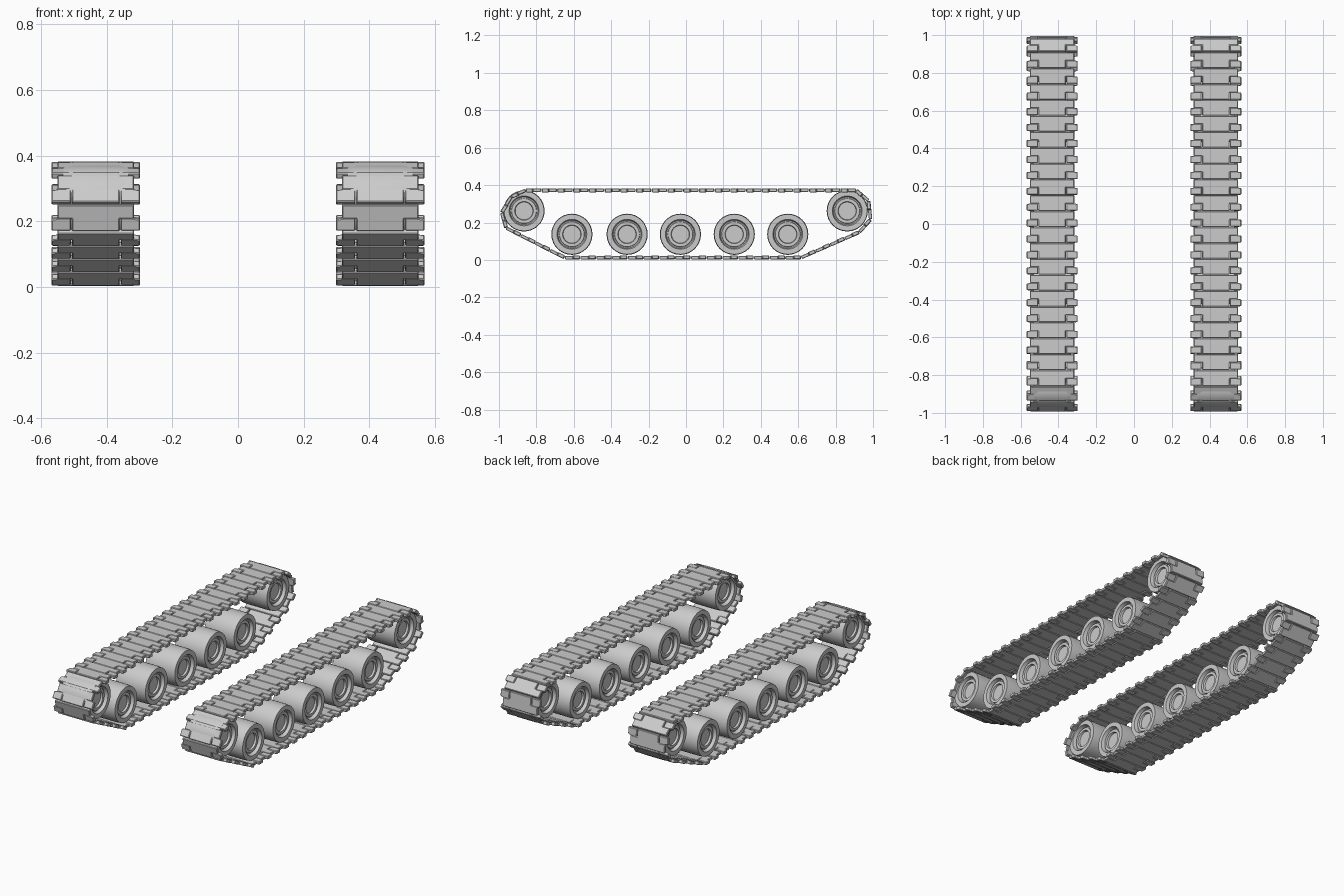
import bpy, bmesh
from math import cos, sin, pi, hypot, atan2
from mathutils import Matrix, Vector

if "Cube" in bpy.data.objects:
    bpy.data.objects.remove(bpy.data.objects["Cube"])

TRACK_X = 0.433


def add_object(name, bm, bevel=0):
    bmesh.ops.recalc_face_normals(bm, faces=bm.faces)
    mesh = bpy.data.meshes.new(name)
    bm.to_mesh(mesh)
    bm.free()
    ob = bpy.data.objects.new(name, mesh)
    bpy.context.collection.objects.link(ob)
    if bevel:
        mod = ob.modifiers.new("bevel", 'BEVEL')
        mod.width, mod.segments, mod.limit_method = bevel, 1, 'ANGLE'
    return ob


def prism(bm, outline, z0, z1, mat):
    """Extrude a flat (x, u) outline from z0 to z1, placed by mat."""
    low, high = ([bm.verts.new(mat @ Vector((x, u, z))) for x, u in outline]
                 for z in (z0, z1))
    bm.faces.new(low)
    bm.faces.new(high)
    n = len(outline)
    for i in range(n):
        j = (i + 1) % n
        bm.faces.new((low[i], low[j], high[j], high[i]))


# one link: plate narrowed beside the end lugs, plus two thick lugs
PLATE = [(-.072, 0), (.072, 0), (.072, .039), (.117, .039),
         (.117, .082), (-.117, .082), (-.117, .039), (-.072, .039)]
LUG = [(.076, .002), (.135, .002), (.135, .037), (.110, .041), (.076, .041)]

# track loop (y, z) and number of links to the next point
LOOP = [(-.650, .013, 4), (-.962, .172, 1), (-.985, .254, 1), (-.934, .338, 1),
        (-.857, .372, 21), (.910, .372, 1), (.976, .315, 1), (.986, .215, 1),
        (.925, .148, 4), (.615, .013, 15)]


def track(name, cx):
    bm = bmesh.new()
    for k, (y0, z0, n) in enumerate(LOOP):
        y1, z1, _ = LOOP[(k + 1) % len(LOOP)]
        step = hypot(y1 - y0, z1 - z0) / n
        turn = Matrix.Rotation(atan2(z1 - z0, y1 - y0), 4, 'X')
        size = Matrix.Diagonal((1, step / .084, 1, 1))
        for i in range(n):
            t = i / n
            mat = Matrix.Translation((cx, y0 + (y1 - y0) * t, z0 + (z1 - z0) * t)) @ turn @ size
            prism(bm, PLATE, -.008, .010, mat)
            for s in (-1, 1):
                prism(bm, [(x * s, u) for x, u in LUG], -.011, .009, mat)
    add_object(name, bm, .003)


# half wheel profile (radius, axial offset), mirrored to both faces
HALF = [(.110, .070), (.107, .100), (.080, .100), (.074, .078),
        (.068, .078), (.066, .086), (.050, .086), (.047, .074)]
PROFILE = [(0, -.074)] + [(r, -x) for r, x in HALF[::-1]] + HALF + [(0, .074)]


def wheel(name, cx, y, z, sides=32):
    bm = bmesh.new()
    rings = [[bm.verts.new((cx + x, y + r * cos(2 * pi * i / sides),
                            z + r * sin(2 * pi * i / sides))) for i in range(sides)]
             for r, x in PROFILE[1:-1]]
    for a, b in zip(rings, rings[1:]):
        for i in range(sides):
            j = (i + 1) % sides
            bm.faces.new((a[i], a[j], b[j], b[i]))
    bm.faces.new(rings[0])
    bm.faces.new(rings[-1])
    ob = add_object(name, bm)
    bpy.ops.object.select_all(action='DESELECT')
    bpy.context.view_layer.objects.active = ob
    ob.select_set(True)
    bpy.ops.object.shade_smooth_by_angle(angle=.5)


for side, s in (("left", -1), ("right", 1)):
    cx = s * TRACK_X
    track(side + "_track", cx)
    # road wheels along the ground run
    for i, y in enumerate((-.61, -.315, -.03, .258, .544)):
        wheel(f"{side}_road_wheel_{i + 1}", cx, y, .137)
    # raised end wheels
    wheel(side + "_front_idler", cx, -.866, .262)
    wheel(side + "_rear_sprocket", cx, .862, .262)
